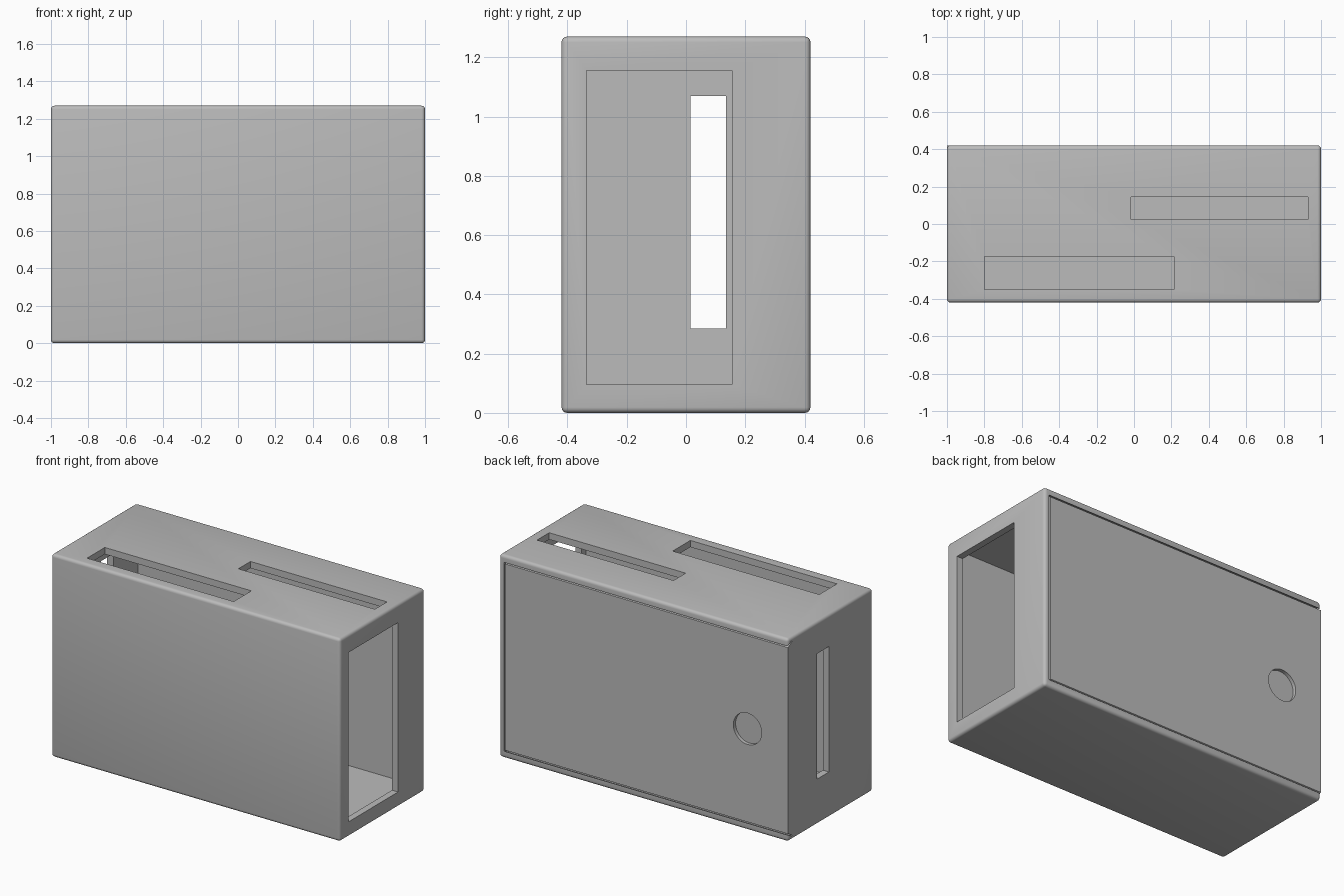
import bpy, bmesh, math
from mathutils import Matrix

if "Cube" in bpy.data.objects:
    bpy.data.objects.remove(bpy.data.objects["Cube"])

W, D, H = 1.0, 0.42, 1.27      # half length, half depth, height
T = 0.042                      # wall thickness

grey = bpy.data.materials.new("plain grey")
grey.diffuse_color = (0.5, 0.5, 0.5, 1)
grey.use_nodes = True
grey.node_tree.nodes["Principled BSDF"].inputs["Base Color"].default_value = grey.diffuse_color


def to_object(name, bm):
    bmesh.ops.recalc_face_normals(bm, faces=bm.faces[:])
    me = bpy.data.meshes.new(name)
    bm.to_mesh(me)
    bm.free()
    me.materials.append(grey)
    ob = bpy.data.objects.new(name, me)
    bpy.context.collection.objects.link(ob)
    return ob


def box(name, x, y, z, bevel=0):
    bm = bmesh.new()
    bmesh.ops.create_cube(bm, size=1)
    for v in bm.verts:
        for i, (lo, hi) in enumerate((x, y, z)):
            v.co[i] = lo if v.co[i] < 0 else hi
    if bevel:
        bmesh.ops.bevel(bm, geom=bm.edges[:], offset=bevel, segments=4,
                        profile=0.5, affect='EDGES')
    return to_object(name, bm)


def dovetail(name, x0, x1, y0, y1, inner, outer):
    """Plate whose long edges slope from margin inner (y0) to margin outer (y1)."""
    profile = [(y0, inner), (y1, outer), (y1, H - outer), (y0, H - inner)]
    bm = bmesh.new()
    a = [bm.verts.new((x0, y, z)) for y, z in profile]
    b = [bm.verts.new((x1, y, z)) for y, z in profile]
    bm.faces.new(a)
    bm.faces.new(b)
    for i in range(4):
        j = (i + 1) % 4
        bm.faces.new((a[i], a[j], b[j], b[i]))
    return to_object(name, bm)


def cut(ob, cutter):
    mod = ob.modifiers.new("cut", 'BOOLEAN')
    mod.operation = 'DIFFERENCE'
    mod.solver = 'EXACT'
    mod.object = cutter
    bpy.context.view_layer.objects.active = ob
    bpy.ops.object.modifier_apply(modifier=mod.name)
    bpy.data.objects.remove(cutter)


# Hollow rounded case
case = box("case", (-W, W), (-D, D), (0, H), bevel=0.019)
cut(case, box("cavity", (-W + T, W - T), (-D + T, D - T + 0.01), (T, H - T)))

# Groove for the sliding back lid, open at the left end
cut(case, dovetail("groove", -W - 0.1, 0.966, D - T, D + T, 0.022, 0.066))

# Openings: right end window, left end slot, two top slots
for x, y, z in (
    ((0.9, 1.1), (-0.335, 0.155), (0.095, 1.155)),
    ((-1.1, -0.9), (0.015, 0.135), (0.285, 1.07)),
    ((-0.015, 0.93), (0.025, 0.145), (1.18, 1.35)),
    ((-0.80, 0.215), (-0.35, -0.175), (1.18, 1.35)),
):
    cut(case, box("opening", x, y, z))

# Sliding lid with a round finger dent
lid = dovetail("sliding_lid", -W, 0.958, D - T, D, 0.03, 0.052)
bm = bmesh.new()
bmesh.ops.create_cone(
    bm, cap_ends=True, segments=48, radius1=0.098, radius2=0.098, depth=0.1,
    matrix=Matrix.Translation((-0.72, D - 0.022 + 0.05, 0.635))
    @ Matrix.Rotation(math.pi / 2, 4, 'X'))
cut(lid, to_object("dent", bm))

# Smooth the rounded edges only
for ob in (case, lid):
    bpy.ops.object.select_all(action='DESELECT')
    ob.select_set(True)
    bpy.context.view_layer.objects.active = ob
    bpy.ops.object.shade_smooth_by_angle(angle=math.radians(30))
